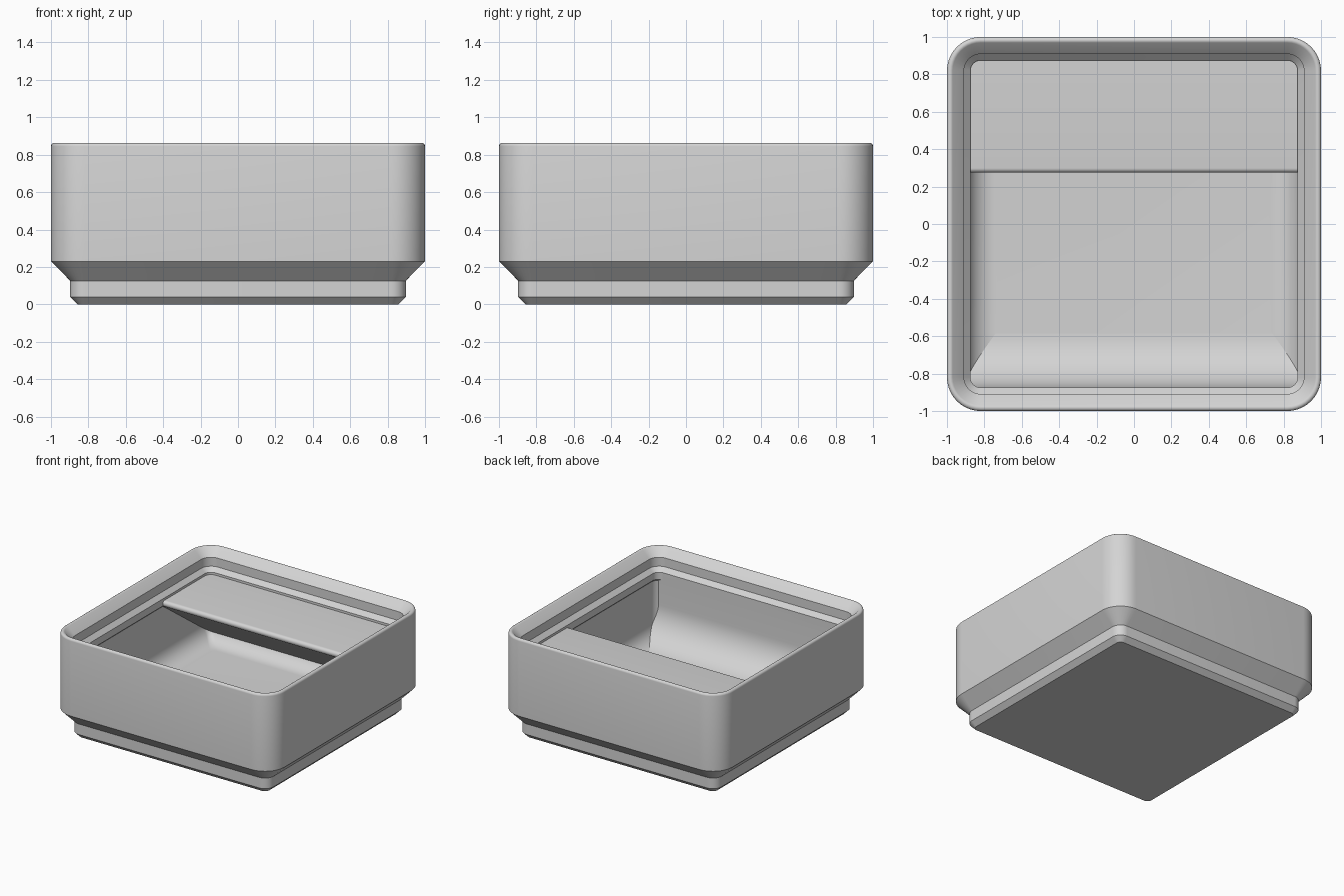
import bpy, bmesh, math

if "Cube" in bpy.data.objects:
    bpy.data.objects.remove(bpy.data.objects["Cube"])

grey = bpy.data.materials.new("light grey")
grey.diffuse_color = (0.66, 0.66, 0.66, 1)
grey.use_nodes = True
grey.node_tree.nodes["Principled BSDF"].inputs["Base Color"].default_value = grey.diffuse_color

FLOOR, WALL, FILLET, SCOOP = 0.13, 0.89, 0.15, 0.29


def finish(name, bm):
    bmesh.ops.recalc_face_normals(bm, faces=bm.faces)
    mesh = bpy.data.meshes.new(name)
    bm.to_mesh(mesh)
    bm.free()
    mesh.materials.append(grey)
    mesh.shade_smooth()
    mesh.set_sharp_from_angle(angle=math.radians(40))
    obj = bpy.data.objects.new(name, mesh)
    bpy.context.collection.objects.link(obj)
    return obj


def rounded_ring(bm, half, z, segs=10):
    """Rounded square whose corners stay concentric with the outer shell."""
    r = max(0.04, 0.181 - (1 - half))
    c = half - r
    verts = []
    for q, (sx, sy) in enumerate([(1, 1), (-1, 1), (-1, -1), (1, -1)]):
        for i in range(segs + 1):
            a = math.pi / 2 * (q + i / segs)
            verts.append(bm.verts.new((sx * c + r * math.cos(a), sy * c + r * math.sin(a), z)))
    return verts


def loft(name, rings):
    bm = bmesh.new()
    loops = [rounded_ring(bm, h, z) for h, z in rings]
    n = len(loops[0])
    for a, b in zip(loops, loops[1:]):
        for i in range(n):
            j = (i + 1) % n
            bm.faces.new((a[i], a[j], b[j], b[i]))
    bm.faces.new(loops[0])
    bm.faces.new(loops[-1])
    return finish(name, bm)


def prism(name, profile, half_width):
    """Extrude a (y, z) profile along x."""
    bm = bmesh.new()
    a, b = ([bm.verts.new((x, y, z)) for y, z in profile] for x in (-half_width, half_width))
    n = len(profile)
    for i in range(n):
        j = (i + 1) % n
        bm.faces.new((a[i], a[j], b[j], b[i]))
    bm.faces.new(a)
    bm.faces.new(b)
    return finish(name, bm)


# Bin shell: stepped foot, outer wall, rounded rim, stacking lip, filleted cavity
outer = [(0.858, 0), (0.897, 0.039), (0.897, 0.126), (1, 0.23), (1, 0.845)]
rim = [(0.982 + 0.018 * math.cos(t), 0.845 + 0.018 * math.sin(t))
       for t in (math.radians(135 * i / 6) for i in range(1, 7))]
lip = [(0.909, 0.798), (0.909, 0.725), (0.875, 0.691), (0.875, 0.633), (WALL, 0.618)]
cavity = [(WALL - FILLET + FILLET * math.cos(t), FLOOR + FILLET - FILLET * math.sin(t))
          for t in (math.pi / 2 * i / 10 for i in range(11))]
loft("bin_shell", outer + rim + lip + cavity)

# Curved scoop along the front wall
arc = [(-0.875 + SCOOP - SCOOP * math.cos(t), FLOOR + SCOOP - SCOOP * math.sin(t))
       for t in (math.pi / 2 * i / 14 for i in range(15))]
prism("front_scoop", [(-0.8, FLOOR - 0.003), (-0.893, 0.25), (-0.893, 0.66), (-0.875, 0.66)] + arc
      + [(-0.875 + SCOOP, FLOOR - 0.003)], 0.893)

# Label shelf along the back wall: rounded nose and sloping underside
slope = math.radians(36)
R, BACK = 0.025, 0.9
nose = [(0.299 + R * math.cos(t), 0.672 - R + R * math.sin(t))
        for t in (math.pi / 2 + (math.pi - slope) * i / 10 for i in range(11))]
y_end, z_end = nose[-1]
prism("label_shelf", [(BACK, 0.672)] + nose
      + [(BACK, z_end - (BACK - y_end) * math.tan(slope))], BACK)
